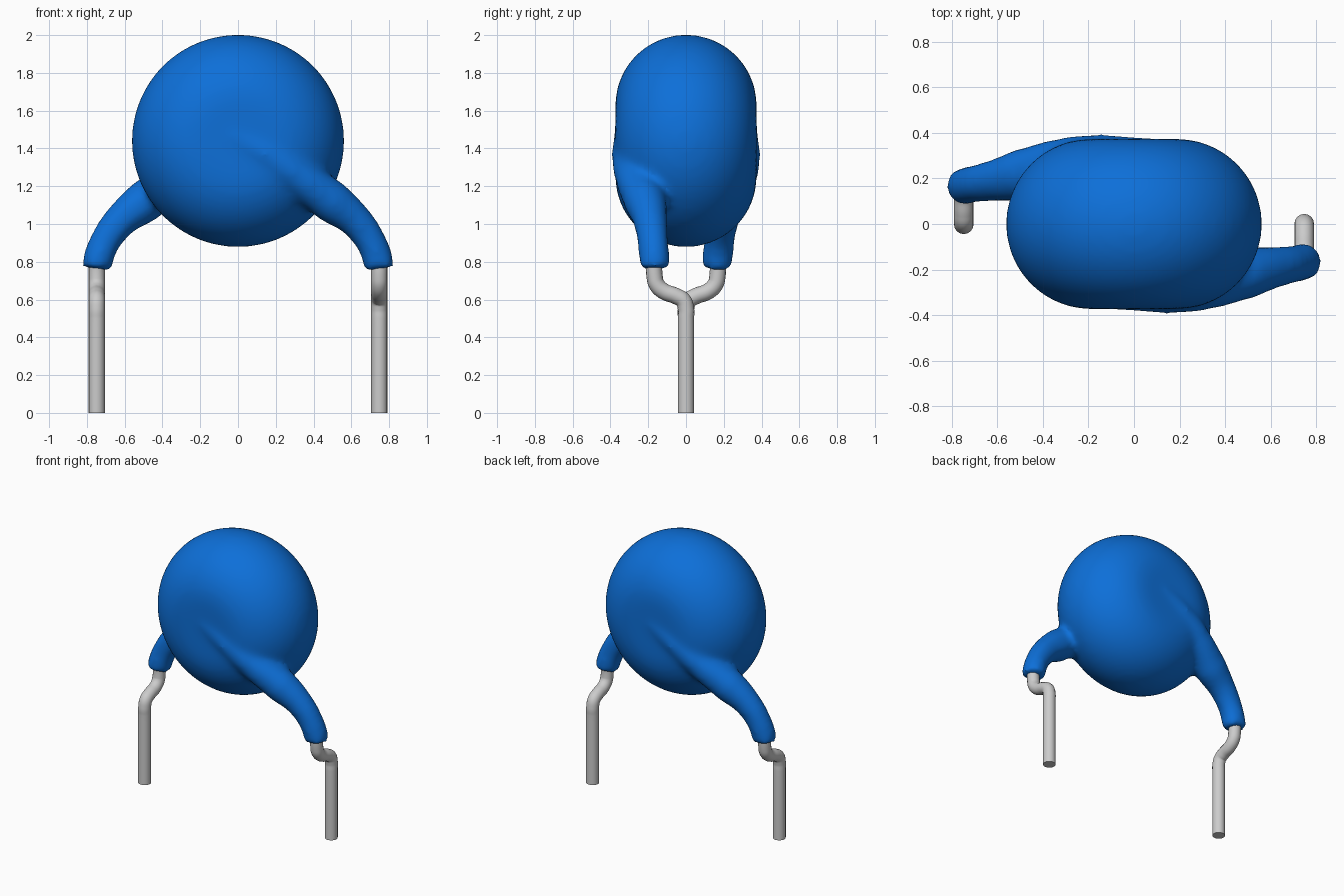
import bpy, bmesh, math
from mathutils import Matrix

cube = bpy.data.objects.get("Cube")
if cube:
    bpy.data.objects.remove(cube, do_unlink=True)


def material(name, rgb, rough):
    m = bpy.data.materials.new(name)
    m.use_nodes = True
    m.diffuse_color = (*rgb, 1)
    node = m.node_tree.nodes["Principled BSDF"]
    node.inputs["Base Color"].default_value = (*rgb, 1)
    node.inputs["Roughness"].default_value = rough
    return m


BLUE = material("blue coating", (0.004, 0.16, 0.69), 0.4)
GREY = material("grey metal", (0.6, 0.6, 0.6), 0.4)


def activate(*objs):
    bpy.ops.object.select_all(action='DESELECT')
    for o in objs:
        o.select_set(True)
    bpy.context.view_layer.objects.active = objs[0]


def tube(name, points, depth, side, mat):
    """Round tube through (x, y, z, radius factor) points; side -1 turns it half round z."""
    cu = bpy.data.curves.new(name, 'CURVE')
    cu.dimensions = '3D'
    cu.bevel_depth = depth
    cu.bevel_resolution = 6
    cu.resolution_u = 8
    cu.use_fill_caps = True
    sp = cu.splines.new('BEZIER')
    sp.bezier_points.add(len(points) - 1)
    for bp, (x, y, z, r) in zip(sp.bezier_points, points):
        bp.co = (x * side, y * side, z)
        bp.radius = r
        bp.handle_left_type = bp.handle_right_type = 'AUTO'
    ob = bpy.data.objects.new(name, cu)
    bpy.context.collection.objects.link(ob)
    activate(ob)
    bpy.ops.object.convert(target='MESH')
    ob = bpy.context.object
    ob.data.materials.clear()
    ob.data.materials.append(mat)
    return ob


# Thick rounded disc, turned about the y axis
R, T, FLAT, CZ = 0.563, 0.374, 0.19, 1.44
profile = [(0, -T)]
for i in range(25):
    a = math.pi * i / 24
    profile.append((FLAT + (R - FLAT) * math.sin(a), -T * math.cos(a)))
profile.append((0, T))
bm = bmesh.new()
vs = [bm.verts.new((x, y, CZ)) for x, y in profile]
es = [bm.edges.new(p) for p in zip(vs, vs[1:])]
bmesh.ops.spin(bm, geom=vs + es, cent=(0, 0, CZ), axis=(0, 1, 0),
               angle=2 * math.pi, steps=72)
bmesh.ops.remove_doubles(bm, verts=bm.verts, dist=0.0005)
bmesh.ops.recalc_face_normals(bm, faces=bm.faces)
me = bpy.data.meshes.new("coated_body")
bm.to_mesh(me)
bm.free()
body = bpy.data.objects.new("coated_body", me)
bpy.context.collection.objects.link(body)
me.materials.append(BLUE)

# Coated arms, flaring where they meet the disc and fading out on its face
arm = [(-0.04, -0.305, 1.475, 0.075), (0.2, -0.312, 1.335, 0.082),
       (0.36, -0.265, 1.22, 0.105), (0.5, -0.215, 1.115, 0.115),
       (0.62, -0.19, 1.02, 0.092), (0.705, -0.175, 0.905, 0.083),
       (0.743, -0.167, 0.8, 0.083), (0.748, -0.166, 0.762, 0.083)]
arms = [tube("coated_arm", arm, 1.0, s, BLUE) for s in (1, -1)]

# Fuse disc and arms into one softly blended skin
activate(body, *arms)
bpy.ops.object.join()
rm = body.modifiers.new("fuse", 'REMESH')
rm.mode = 'VOXEL'
rm.voxel_size = 0.018
rm.use_smooth_shade = True
sm = body.modifiers.new("soften", 'SMOOTH')
sm.factor = 0.5
sm.iterations = 22
activate(body)
bpy.ops.object.convert(target='MESH')
bpy.ops.object.shade_smooth()

# Kinked wire leads
lead = [(-0.166, 0.85), (-0.166, 0.72), (-0.155, 0.68), (-0.12, 0.645),
        (-0.05, 0.617), (-0.015, 0.595), (0, 0.55), (0, 0.5), (0, 0)]
for name, s in (("left_lead", 1), ("right_lead", -1)):
    ob = tube(name, [(0.748, y, z, 1) for y, z in lead], 0.043, s, GREY)
    activate(ob)
    bpy.ops.object.shade_smooth_by_angle(angle=math.radians(40))
